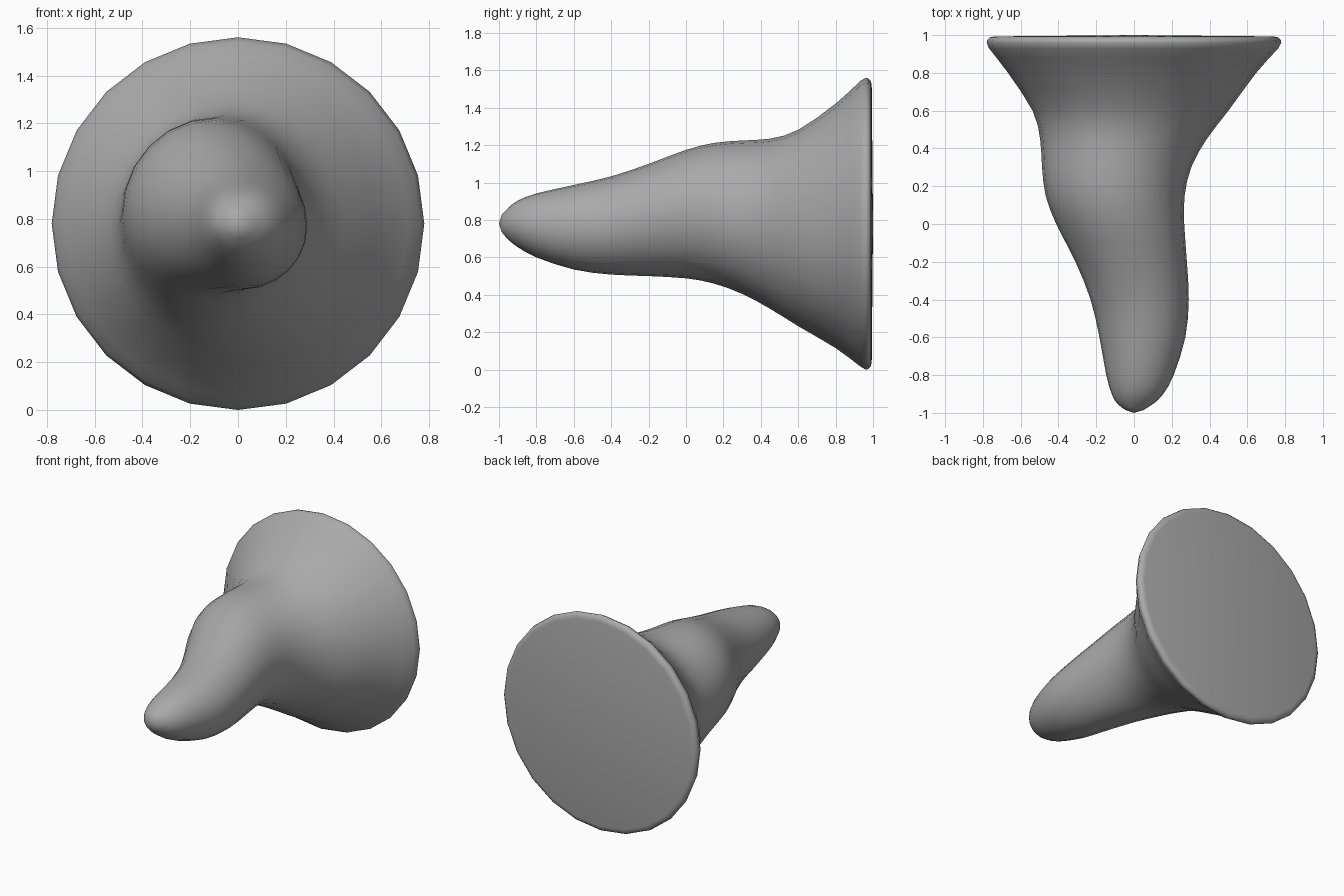
import bpy, bmesh, math

if "Cube" in bpy.data.objects:
    bpy.data.objects.remove(bpy.data.objects["Cube"], do_unlink=True)

SIDES = 24
MID = 0.78

# Body sections from tip to rim: y, left x, right x, bottom z, top z
SECTIONS = [
    (-0.985, -0.045, 0.05, 0.735, 0.83),
    (-0.95, -0.09, 0.105, 0.695, 0.865),
    (-0.9, -0.118, 0.155, 0.655, 0.903),
    (-0.8, -0.147, 0.21, 0.6, 0.942),
    (-0.6, -0.183, 0.272, 0.535, 0.987),
    (-0.4, -0.23, 0.29, 0.508, 1.033),
    (-0.2, -0.31, 0.28, 0.5, 1.1),
    (0.0, -0.412, 0.266, 0.488, 1.175),
    (0.15, -0.468, 0.268, 0.46, 1.212),
    (0.3, -0.487, 0.303, 0.405, 1.225),
    (0.45, -0.497, 0.385, 0.325, 1.235),
    (0.6, -0.537, 0.5, 0.232, 1.282),
    (0.8, -0.667, 0.647, 0.115, 1.422),
    (0.93, -0.768, 0.764, 0.018, 1.542),
]


def smooth(a, b, c, d, t):
    """Cubic blend between b and c."""
    return tuple(q + 0.5 * t * (r - p + t * (2 * p - 5 * q + 4 * r - s
                 + t * (3 * (q - r) + s - p))) for p, q, r, s in zip(a, b, c, d))


# Finer sections along the body
rows = []
last = len(SECTIONS) - 1
for i in range(last):
    quad = [SECTIONS[min(max(i + k, 0), last)] for k in (-1, 0, 1, 2)]
    rows += [smooth(*quad, k / 2) for k in range(2)]
rows.append(SECTIONS[-1])

# Rounded rim and nearly flat back
for y, r in ((0.96, 0.78), (0.975, 0.777), (0.988, 0.763), (0.993, 0.74)):
    rows.append((y, -r, r, MID - r, MID + r))

# Loft the rings into one closed skin
bm = bmesh.new()
rings = []
for y, left, right, low, high in rows:
    ring = []
    for k in range(SIDES):
        a = 2 * math.pi * k / SIDES
        ring.append(bm.verts.new(((left + right + (right - left) * math.cos(a)) / 2, y,
                                  (low + high + (high - low) * math.sin(a)) / 2)))
    rings.append(ring)
tip = bm.verts.new((0, -1, MID))
back = bm.verts.new((0, 1, MID))
for k in range(SIDES):
    n = (k + 1) % SIDES
    for a, b in zip(rings, rings[1:]):
        bm.faces.new((a[k], a[n], b[n], b[k]))
    bm.faces.new((tip, rings[0][n], rings[0][k]))
    bm.faces.new((back, rings[-1][k], rings[-1][n]))
bmesh.ops.recalc_face_normals(bm, faces=bm.faces)
for f in bm.faces:
    f.smooth = True

mesh = bpy.data.meshes.new("flared_horn")
bm.to_mesh(mesh)
bm.free()
horn = bpy.data.objects.new("flared_horn", mesh)
bpy.context.collection.objects.link(horn)

# Plain grey finish
grey = bpy.data.materials.new("plain_grey")
grey.use_nodes = True
color = (0.4, 0.4, 0.4, 1)
grey.diffuse_color = color
grey.node_tree.nodes["Principled BSDF"].inputs["Base Color"].default_value = color
mesh.materials.append(grey)
